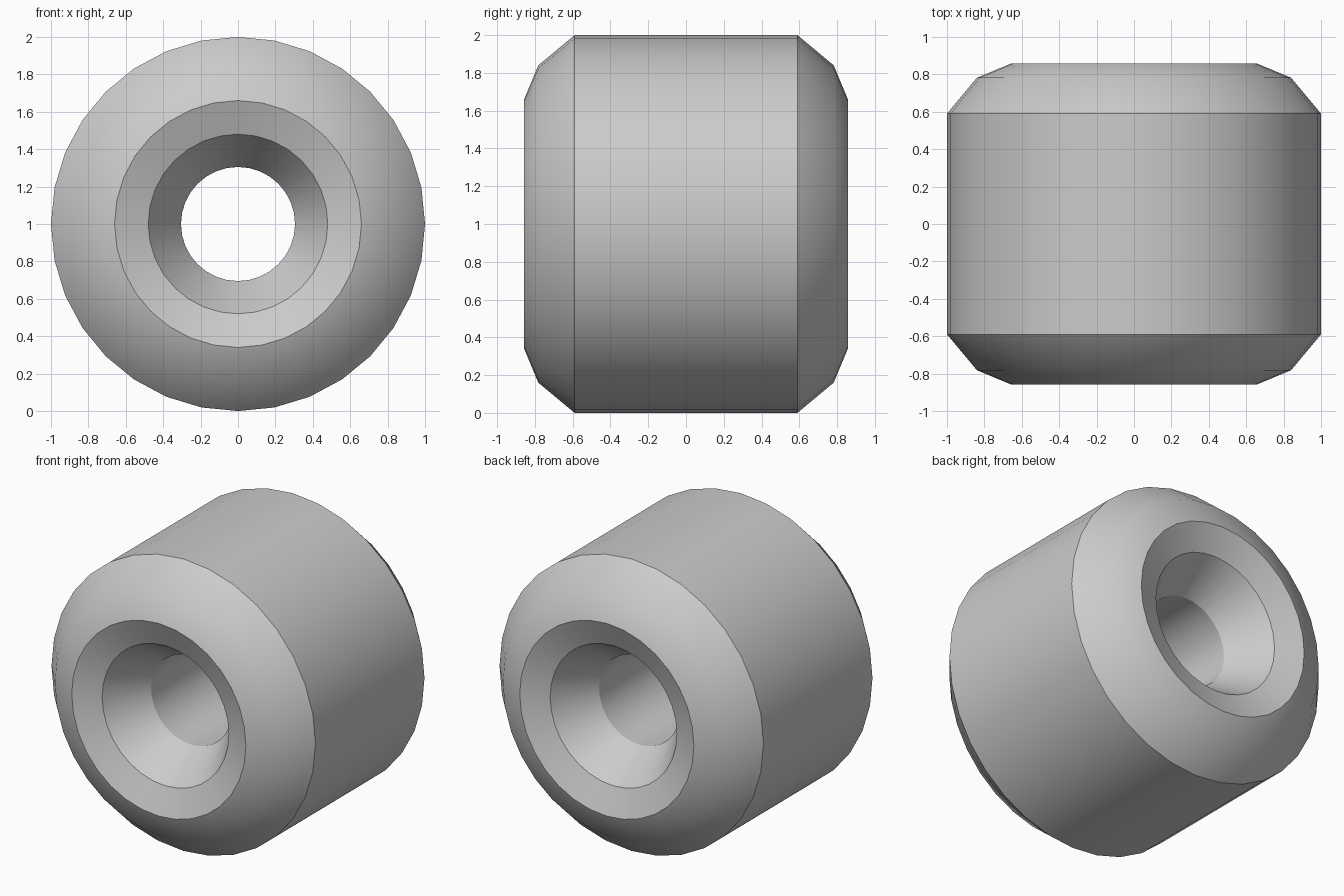
import bpy, bmesh, math
from mathutils import Vector, Matrix

if "Cube" in bpy.data.objects:
    bpy.data.objects.remove(bpy.data.objects["Cube"])

SEGMENTS = 32

# Half profile (radius, distance from middle): bore, countersink, rim, shoulder, tread
half = [(0.305, 0.505), (0.48, 0.785), (0.66, 0.857), (0.84, 0.782), (1.0, 0.59)]
profile = [(r, -y) for r, y in half] + [(r, y) for r, y in reversed(half)]

# Revolve the closed profile around the y axle
bm = bmesh.new()
verts = [bm.verts.new((r, y, 0)) for r, y in profile]
edges = [bm.edges.new((v, verts[(i + 1) % len(verts)])) for i, v in enumerate(verts)]
bmesh.ops.spin(bm, geom=verts + edges, cent=(0, 0, 0), axis=(0, 1, 0),
               angle=math.tau, steps=SEGMENTS, use_duplicate=False)
bmesh.ops.remove_doubles(bm, verts=bm.verts, dist=1e-4)
bmesh.ops.recalc_face_normals(bm, faces=bm.faces)
bmesh.ops.translate(bm, verts=bm.verts, vec=(0, 0, 1))

mesh = bpy.data.meshes.new("wheel")
bm.to_mesh(mesh)
bm.free()
wheel = bpy.data.objects.new("wheel", mesh)
bpy.context.collection.objects.link(wheel)

# Smooth round surfaces, crisp rim and tread edges
bpy.context.view_layer.objects.active = wheel
wheel.select_set(True)
bpy.ops.object.shade_smooth_by_angle(angle=math.radians(30))
